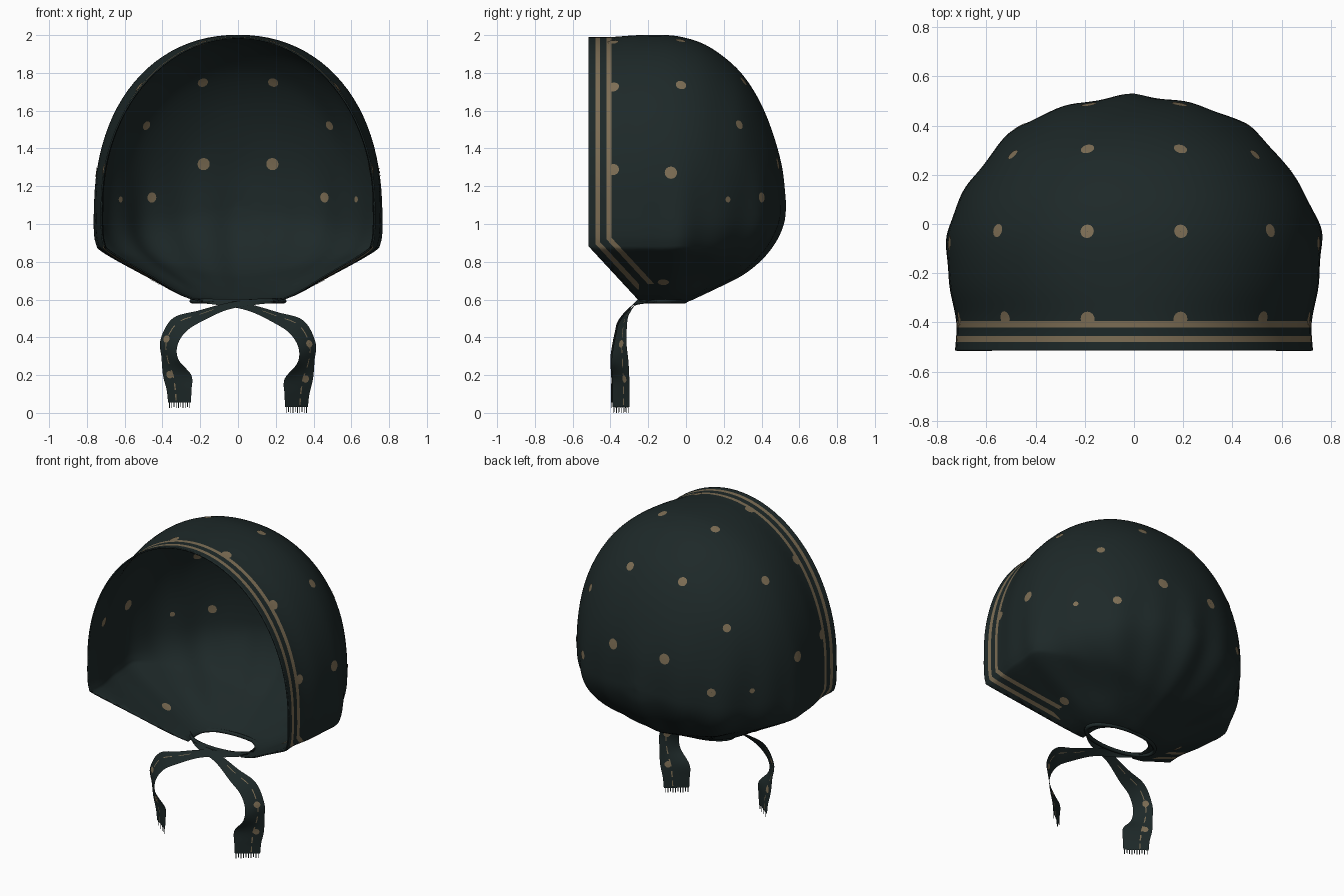
import bpy, bmesh, math
from mathutils import Vector
from mathutils.bvhtree import BVHTree

if "Cube" in bpy.data.objects:
    bpy.data.objects.remove(bpy.data.objects["Cube"])


def material(name, rgb):
    m = bpy.data.materials.new(name)
    m.diffuse_color = (*rgb, 1)
    m.use_nodes = True
    m.node_tree.nodes["Principled BSDF"].inputs["Base Color"].default_value = m.diffuse_color
    return m


CLOTH = material("dark teal cloth", (0.0125, 0.0215, 0.0215))
TAN = material("tan pattern", (0.205, 0.155, 0.09))


def finish(name, bm, mats):
    me = bpy.data.meshes.new(name)
    for f in bm.faces:
        f.smooth = True
    bm.to_mesh(me)
    bm.free()
    for m in mats:
        me.materials.append(m)
    ob = bpy.data.objects.new(name, me)
    bpy.context.collection.objects.link(ob)
    return ob


def spline(keys, steps):
    """Catmull-Rom through a list of tuples."""
    k = [Vector(p) for p in keys]
    k = [k[0] * 2 - k[1]] + k + [k[-1] * 2 - k[-2]]
    out = []
    for i in range(1, len(k) - 2):
        a, b, c, d = k[i - 1:i + 3]
        for s in range(steps):
            t = s / steps
            out.append(0.5 * (2 * b + (c - a) * t + (2 * a - 5 * b + 4 * c - d) * t * t
                              + (3 * b - a - 3 * c + d) * t ** 3))
    return out + [k[-2]]


def skin(bm, rows, closed):
    """Faces between successive rows of vertices."""
    vs = [[bm.verts.new(p) for p in r] for r in rows]
    n = len(rows[0])
    for a, b in zip(vs, vs[1:]):
        for j in range(n if closed else n - 1):
            k = (j + 1) % n
            bm.faces.new((a[j], a[k], b[k], b[j]))


def ramp(x, a, b):
    t = max(0, min(1, (x - a) / (b - a)))
    return t * t * (3 - 2 * t)


# Hood: cross-sections along y (y, half width, top, bottom)
KEYS = [(-.53, .728, 1.99, .565), (-.40, .722, 1.99, .565), (-.25, .75, 2.0, .565),
        (-.1, .757, 2.0, .565), (0, .745, 1.985, .585), (.1, .71, 1.95, .63),
        (.2, .65, 1.885, .68), (.3, .575, 1.79, .735), (.39, .46, 1.65, .81),
        (.46, .34, 1.48, .9), (.505, .18, 1.3, 1.0), (.52, 0, 1.1, 1.1)]
# Lower half of the front sections: straight side, cheek corner, slope to the neck
CHEEK = spline([(1, 0), (1, .22), (.985, .38), (.93, .475), (.62, .72), (.33, .93), (0, 1)], 4)
MID, FRONT, N = 1.1, -.515, 96


def fold(p):
    """Soft gathers that radiate from the neck."""
    fade = ramp(p.z, 1.5, .9) * ramp(p.y, -.25, .05) * ramp(p.z, .57, .72)
    az = math.atan2(p.x, p.y + .15)
    s = 1 + fade * (.012 * math.cos(9 * az) + .011 * math.cos(17 * az + .6))
    return Vector((p.x * s, (p.y + .15) * s - .15, p.z))


rows = []
for y, w, top, bot in spline(KEYS, 6):
    e = 2 / (2 + .15 * ramp(y, -.5, -.1))
    half = []
    for i in range(25):
        a = math.pi / 2 * (1 - i / 24)
        half.append((math.cos(a) ** e if i else 0, MID + (top - MID) * math.sin(a) ** e))
    for i, q in enumerate(CHEEK[1:], 1):
        a = math.pi / 2 * i / 24
        r = Vector((max(0, math.cos(a)) ** 1.25, math.sin(a) ** .667))
        r = Vector(q).lerp(r, ramp(y, -.05, .3))
        half.append((r.x, MID - (MID - bot) * r.y))
    loop = half + [(-x, z) for x, z in half[-2:0:-1]]
    rows.append([fold(Vector((x * w, y, z))) for x, z in loop])
bm = bmesh.new()
skin(bm, rows, True)
bmesh.ops.remove_doubles(bm, verts=bm.verts, dist=1e-4)


def cut(co, no, clear):
    bmesh.ops.bisect_plane(bm, geom=bm.verts[:] + bm.edges[:] + bm.faces[:], dist=1e-5,
                           plane_co=co, plane_no=no, clear_inner=clear)


# Face opening, sloping chin hem and neck hole
front_n = Vector((0, 1, 0))
hem_n = Vector((0, .27, .25)).normalized()
front_co, hem_co = Vector((0, FRONT, 1)), Vector((0, -.505, .87))
cut(front_co, front_n, True)
cut(hem_co, hem_n, True)
cut(Vector((0, 0, .588)), Vector((0, 0, 1)), True)

# Border stripes parallel to the opening
BANDS = [(.035, .06), (.095, .12)]
for band in BANDS:
    for d in band:
        cut(front_co + front_n * d, front_n, False)
        cut(hem_co + hem_n * d, hem_n, False)
for f in bm.faces:
    m = f.calc_center_median()
    d = min((m - front_co).dot(front_n), (m - hem_co).dot(hem_n))
    f.material_index = int(m.z > .67 and any(a < d < b for a, b in BANDS))
bmesh.ops.recalc_face_normals(bm, faces=bm.faces)
hood_tree = BVHTree.FromBMesh(bm)
hood = finish("hood", bm, [CLOTH, TAN, CLOTH, CLOTH])
# Plain lining on the inside
sol = hood.modifiers.new("lining", 'SOLIDIFY')
sol.thickness, sol.offset = .008, -1
sol.material_offset = sol.material_offset_rim = 2


def add_dot(bm, tree, p, r, offsets):
    """Thin spot that hugs the cloth on both sides."""
    loc, n, _, _ = tree.find_nearest(Vector(p))
    u = n.orthogonal().normalized()
    v = n.cross(u)
    for off in offsets:
        rings = []
        for q in (.02, .5, 1):
            ring = []
            for i in range(16):
                a = math.tau * i / 16
                c = loc + (u * math.cos(a) + v * math.sin(a)) * r * q
                ring.append(tree.find_nearest(c)[0] + n * off)
            rings.append(ring)
        skin(bm, rings, True)


# Dots on the hood (x, y, z, radius)
DOTS = [(.19, .31, 1.76, .028), (.19, -.03, 1.97, .028), (.56, -.025, 1.74, .028),
        (.5, .29, 1.53, .025), (.185, .49, 1.32, .033), (.455, .385, 1.14, .027),
        (.62, .21, 1.13, .016), (.74, -.08, 1.27, .033), (.185, -.385, 1.95, .03),
        (.53, -.385, 1.73, .03), (.72, -.385, 1.29, .03), (.45, -.12, .67, .03)]
bm = bmesh.new()
for x, y, z, r in DOTS:
    for side in (1, -1):
        add_dot(bm, hood_tree, (x * side, y, z), r, (.003, -.011))
finish("hood_dots", bm, [TAN])

# Rolled binding around the neck hole
bm = bmesh.new()
rows = []
for i in range(49):
    a = math.tau * i / 48
    o = Vector((math.cos(a), math.sin(a), 0))
    c = Vector((.245 * o.x, -.125 + .12 * o.y, .592))
    rows.append([c + .012 * (o * math.cos(b) + Vector((0, 0, 1)) * math.sin(b))
                 for b in [math.tau * k / 8 for k in range(8)]])
skin(bm, rows, True)
bmesh.ops.remove_doubles(bm, verts=bm.verts, dist=1e-5)
finish("neck_binding", bm, [CLOTH])

# Tie tails: centre point followed by half-width vector
TIE = [(-.25, -.15, .595, 0, .005, .012), (-.12, -.245, .588, 0, .01, .015),
       (.05, -.285, .56, 0, .02, .018), (.2, -.325, .505, .01, .03, .028),
       (.31, -.34, .455, .035, .03, .035), (.365, -.35, .36, .045, .035, .015),
       (.36, -.35, .27, .045, .045, .005), (.322, -.345, .18, .075, .045, 0),
       (.312, -.345, .1, .066, .045, 0), (.31, -.345, .03, .06, .045, 0)]
COLS = [-1, -.6, -.2, .25, .35, .6, 1]
for side, name, lift in ((1, "right", 0), (-1, "left", .025)):
    path = spline(TIE, 6)
    rows = []
    for i, k in enumerate(path):
        up = lift * i / (len(path) - 1)
        c, h = Vector(k[:3]), Vector(k[3:])
        c.y -= .006 * (side < 0)
        rows.append([Vector(((c.x + h.x * t) * side, c.y + h.y * t, c.z + h.z * t + up))
                     for t in COLS])
    bm = bmesh.new()
    skin(bm, rows, False)
    strips = len(COLS) - 1
    for i, f in enumerate(bm.faces):
        row = i // strips
        f.material_index = int(i % strips == 3 and row > 12 and row % 5 < 3)
    bm.normal_update()
    tree = BVHTree.FromBMesh(bm)
    end = rows[-1]
    finish("tie_" + name, bm, [CLOTH, TAN])

    # Spots on the tail
    bm = bmesh.new()
    for p in ((.375, -.34, .365), (.355, -.32, .18)):
        add_dot(bm, tree, (p[0] * side, p[1], p[2] + lift), .02, (.003, -.003))
    finish("tie_dots_" + name, bm, [TAN])

    # Fringe strands
    bm = bmesh.new()
    a, b = end[0], end[-1]
    for i in range(10):
        p, q = a.lerp(b, (i + .25) / 10), a.lerp(b, (i + .6) / 10)
        drop = Vector((0, 0, -.03 + .006 * (i % 3 == 1)))
        bm.faces.new([bm.verts.new(v) for v in (p, q, q + drop, p + drop)])
    finish("fringe_" + name, bm, [CLOTH])
